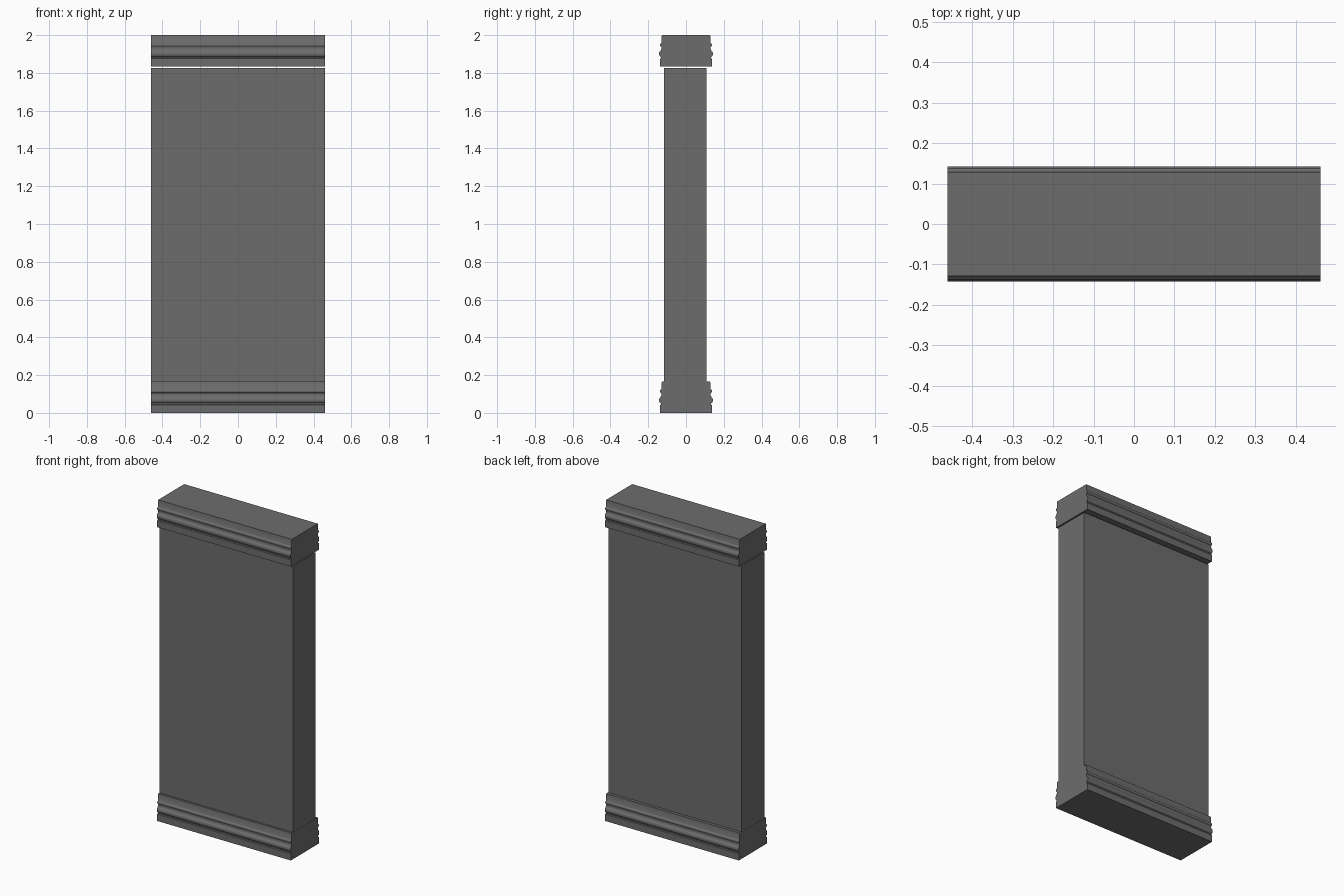
import bpy, bmesh, math

if "Cube" in bpy.data.objects:
    bpy.data.objects.remove(bpy.data.objects["Cube"])

# Dark grey finish shared by every part
dark = bpy.data.materials.new("dark_grey")
dark.diffuse_color = (0.152, 0.152, 0.152, 1)
dark.use_nodes = True
dark.node_tree.nodes["Principled BSDF"].inputs["Base Color"].default_value = dark.diffuse_color


def make_object(name, bm):
    bmesh.ops.recalc_face_normals(bm, faces=bm.faces)
    mesh = bpy.data.meshes.new(name)
    bm.to_mesh(mesh)
    bm.free()
    mesh.materials.append(dark)
    obj = bpy.data.objects.new(name, mesh)
    bpy.context.collection.objects.link(obj)
    return obj


def arc(cy, cz, ry, rz, a0, a1, n):
    """Elliptical arc in the (depth, height) plane, angles in degrees."""
    angles = [math.radians(a0 + (a1 - a0) * i / n) for i in range(n + 1)]
    return [(cy + ry * math.cos(a), cz + rz * math.sin(a)) for a in angles]


# Moulding profile on one side: plinth, large roll, cove, small roll, fascia
profile = [(0.138, 0.0), (0.138, 0.042), (0.132, 0.045), (0.132, 0.052)]
profile += arc(0.132, 0.068, 0.0105, 0.016, -80, 70, 8)
profile += [(0.132, 0.088), (0.1305, 0.096), (0.131, 0.103)]
profile += arc(0.131, 0.115, 0.0075, 0.009, -80, 80, 6)
profile += [(0.131, 0.126), (0.128, 0.167)]


def moulding(name, z, half_width=0.461):
    # Mirror the profile front to back, then extrude it across the width
    outline = profile + [(-y, h) for y, h in reversed(profile)]
    bm = bmesh.new()
    face = bm.faces.new([bm.verts.new((-half_width, y, z + h)) for y, h in outline])
    result = bmesh.ops.extrude_face_region(bm, geom=[face], use_keep_orig=True)
    moved = [g for g in result["geom"] if isinstance(g, bmesh.types.BMVert)]
    bmesh.ops.translate(bm, verts=moved, vec=(2 * half_width, 0, 0))
    obj = make_object(name, bm)
    bpy.ops.object.select_all(action='DESELECT')
    bpy.context.view_layer.objects.active = obj
    obj.select_set(True)
    bpy.ops.object.shade_smooth_by_angle(angle=math.radians(35))


# Base and cap share the same moulding
moulding("base_moulding", 0.0)
moulding("cap_moulding", 1.833)

# Plain slab between them, with a thin gap under the cap
bottom, top = 0.167, 1.825
bm = bmesh.new()
bmesh.ops.create_cube(bm, size=1)
bmesh.ops.scale(bm, verts=bm.verts, vec=(0.92, 0.225, top - bottom))
bmesh.ops.translate(bm, verts=bm.verts, vec=(0, -0.003, (bottom + top) / 2))
make_object("shaft_panel", bm)
